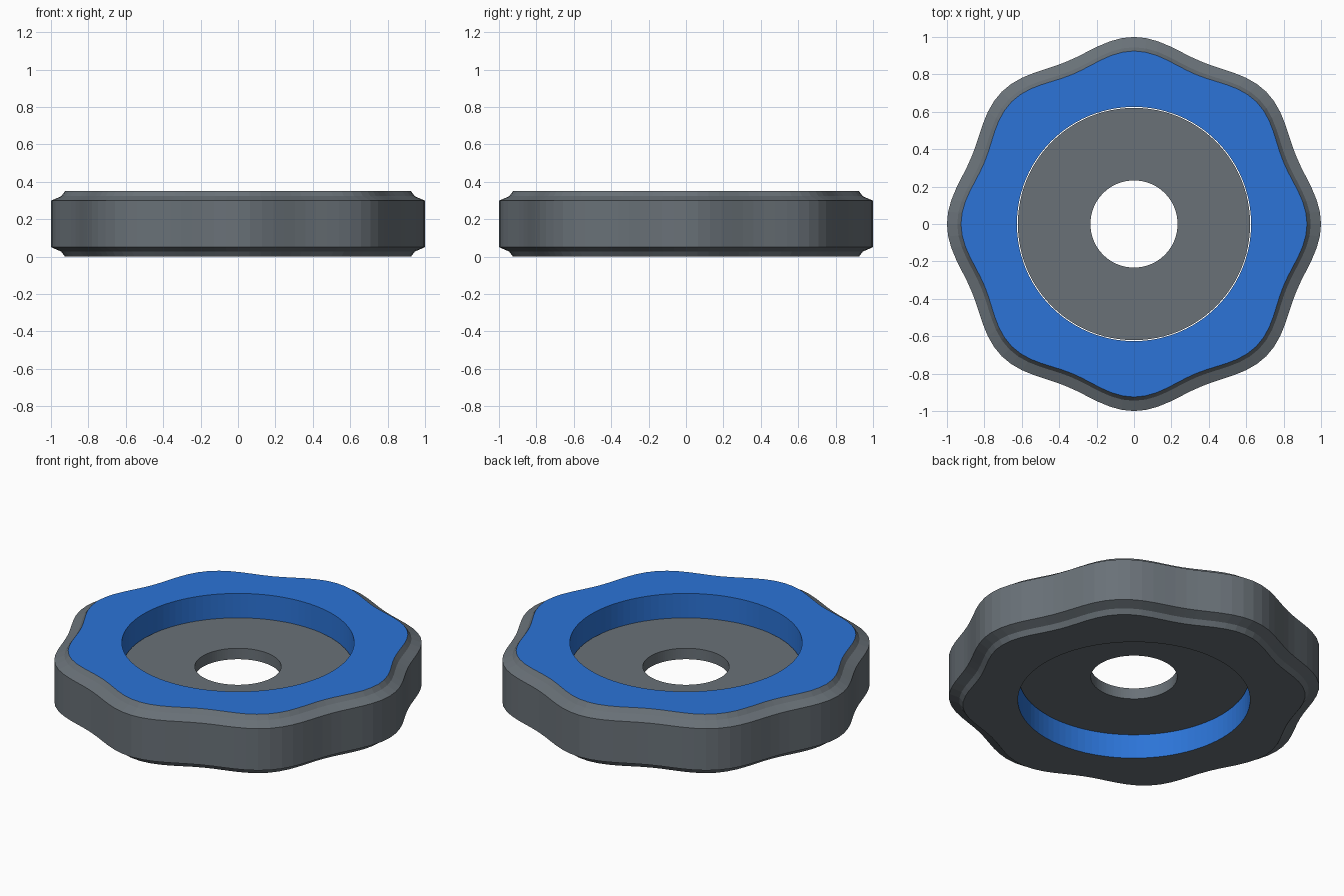
import bpy, bmesh
from math import cos, sin, tau

if "Cube" in bpy.data.objects:
    bpy.data.objects.remove(bpy.data.objects["Cube"])

SEGS = 96
LOBES = 8
HEIGHT = 0.35


def round_radius(r, a):
    return r


def lobed_radius(r, a):
    return r - 0.03 * (1 - cos(LOBES * a))


def material(name, color):
    m = bpy.data.materials.new(name)
    m.diffuse_color = (*color, 1)
    m.use_nodes = True
    m.node_tree.nodes["Principled BSDF"].inputs["Base Color"].default_value = m.diffuse_color
    return m


def loft_ring(name, profile, materials):
    """Sweep a closed (radius, z, radius function, material) profile around z."""
    bm = bmesh.new()
    angles = [tau * i / SEGS for i in range(SEGS)]
    rings = []
    for r, z, shape, _ in profile:
        rings.append([bm.verts.new((shape(r, a) * cos(a), shape(r, a) * sin(a), z))
                      for a in angles])
    for k, point in enumerate(profile):
        lower, upper = rings[k], rings[(k + 1) % len(rings)]
        for i in range(SEGS):
            j = (i + 1) % SEGS
            face = bm.faces.new((lower[i], lower[j], upper[j], upper[i]))
            face.material_index = point[3]
    bmesh.ops.recalc_face_normals(bm, faces=bm.faces[:])
    mesh = bpy.data.meshes.new(name)
    bm.to_mesh(mesh)
    bm.free()
    for m in materials:
        mesh.materials.append(m)
    obj = bpy.data.objects.new(name, mesh)
    bpy.context.collection.objects.link(obj)
    return obj


blue = material("blue", (0.025, 0.175, 0.68))
slate = material("slate", (0.142, 0.166, 0.187))

# Lobed rim: stepped chamfer above and below, blue top face and bore
edge = [(0.925, 0.0), (0.945, 0.027), (1.0, 0.051)]
edge += [(r, HEIGHT - z) for r, z in reversed(edge)]
rim = [(r, z, lobed_radius, 0) for r, z in edge[:-1]]
rim += [(*edge[-1], lobed_radius, 1),
        (0.626, HEIGHT, round_radius, 1),
        (0.626, 0.0, round_radius, 0)]
loft_ring("lobed_rim", rim, (slate, blue))

# Thin web disc with a centre hole, sitting midway in the bore
web = [(0.233, 0.142), (0.621, 0.142), (0.621, 0.207), (0.233, 0.207)]
loft_ring("web_disc", [(r, z, round_radius, 0) for r, z in web], (slate,))
